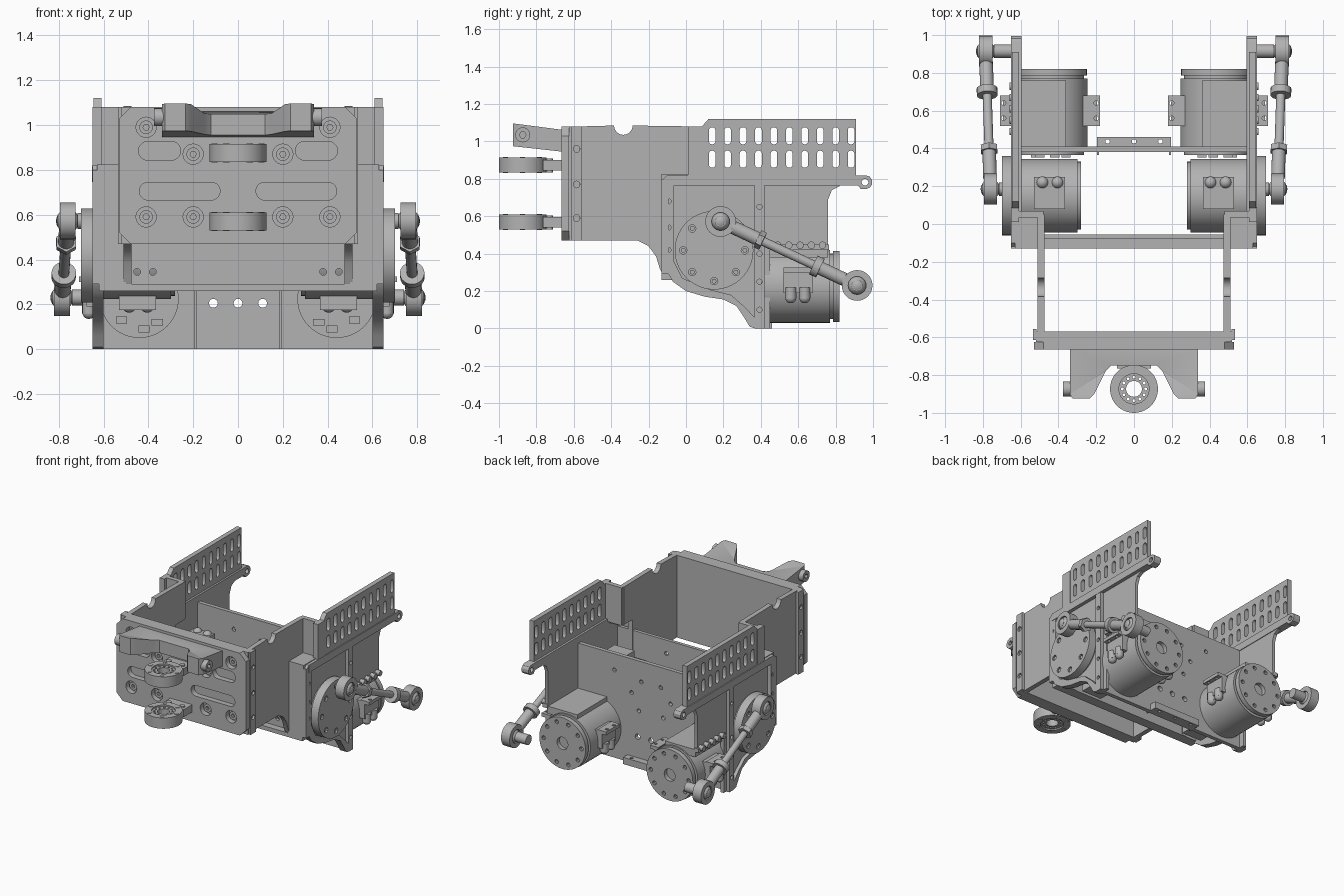
import bpy, bmesh
from math import sin, cos, pi, radians
from mathutils import Vector, Matrix

cube = bpy.data.objects.get("Cube")
if cube:
    bpy.data.objects.remove(cube)

grey = bpy.data.materials.new("machined_grey")
grey.use_nodes = True
grey.diffuse_color = (0.45, 0.45, 0.45, 1)
grey.node_tree.nodes["Principled BSDF"].inputs["Base Color"].default_value = grey.diffuse_color


def finish(name, bm, mirror=False):
    """Turn a bmesh into one object, or a left and right pair."""
    for side, prefix in ((1, "left_"), (-1, "right_")) if mirror else ((1, ""),):
        copy = bm.copy()
        for v in copy.verts:
            v.co.x *= side
        bmesh.ops.recalc_face_normals(copy, faces=copy.faces)
        mesh = bpy.data.meshes.new(prefix + name)
        copy.to_mesh(mesh)
        copy.free()
        mesh.materials.append(grey)
        mesh.shade_smooth()
        mesh.set_sharp_from_angle(angle=radians(30))
        bpy.context.collection.objects.link(bpy.data.objects.new(prefix + name, mesh))
    bm.free()


def circle(a, b, r, n=24):
    return [(a + r * cos(2 * pi * i / n), b + r * sin(2 * pi * i / n)) for i in range(n)]


def slot(a, b, half_a, half_b, n=6):
    """Stadium outline round a centre."""
    r = min(half_a, half_b)
    da, db = half_a - r, half_b - r
    pts = []
    for q, (sa, sb) in enumerate(((1, 1), (-1, 1), (-1, -1), (1, -1))):
        for i in range(n):
            t = (q + (i + 0.5) / n) * pi / 2
            pts.append((a + sa * da + r * cos(t), b + sb * db + r * sin(t)))
    return pts


def rect(a0, a1, b0, b1):
    return [(a0, b0), (a1, b0), (a1, b1), (a0, b1)]


def ring_of(a, b, spread, r, count):
    return [circle(p, q, r, 10) for p, q in circle(a, b, spread, count)]


def plate(name, axis, loops, lo, hi, mirror=False, shape=None):
    """Extrude an outline with holes along an axis; the loops are in the other two axes."""
    cu = bpy.data.curves.new(name, "CURVE")
    cu.dimensions, cu.fill_mode, cu.extrude = "2D", "BOTH", (hi - lo) / 2
    for loop in loops:
        sp = cu.splines.new("POLY")
        sp.points.add(len(loop) - 1)
        for p, (a, b) in zip(sp.points, loop):
            p.co = (a, b, 0, 1)
        sp.use_cyclic_u = True
    ob = bpy.data.objects.new(name + "_outline", cu)
    bpy.context.collection.objects.link(ob)
    dg = bpy.context.evaluated_depsgraph_get()
    mesh = bpy.data.meshes.new_from_object(ob.evaluated_get(dg))
    bm = bmesh.new()
    bm.from_mesh(mesh)
    bpy.data.objects.remove(ob)
    bpy.data.curves.remove(cu)
    bpy.data.meshes.remove(mesh)
    bmesh.ops.remove_doubles(bm, verts=bm.verts, dist=1e-5)
    for v in bm.verts:
        a, b, c = v.co.x, v.co.y, v.co.z + (lo + hi) / 2
        v.co = {"x": (c, a, b), "y": (a, c, b), "z": (a, b, c)}[axis]
        if shape:
            v.co = shape(v.co)
    finish(name, bm, mirror)


def box(name, x0, x1, y0, y1, z0, z1, mirror=False):
    plate(name, "z", [rect(x0, x1, y0, y1)], z0, z1, mirror)


def rod(name, p, q, r, n=20, mirror=True):
    p, q = Vector(p), Vector(q)
    turn = (q - p).to_track_quat("Z", "Y").to_matrix().to_4x4()
    bm = bmesh.new()
    bmesh.ops.create_cone(bm, cap_ends=True, segments=n, radius1=r, radius2=r,
                          depth=(q - p).length, matrix=Matrix.Translation((p + q) / 2) @ turn)
    finish(name, bm, mirror)


def ball(name, p, r):
    bm = bmesh.new()
    bmesh.ops.create_uvsphere(bm, u_segments=20, v_segments=12, radius=r,
                              matrix=Matrix.Translation(p))
    finish(name, bm, True)


# Front plate: solid back, pierced face with slots and screw wells
def chamfered(w, z0, z1, c):
    return [(-w + c, z0), (w - c, z0), (w, z0 + c), (w, z1 - c),
            (w - c, z1), (-w + c, z1), (-w, z1 - c), (-w, z0 + c)]


wells = [(s * x, z) for s in (1, -1) for x, z in ((.41, .99), (.2, .87), (.2, .59), (.41, .59))]
face_holes = [circle(x, z, .045) for x, z in wells]
for s in (1, -1):
    face_holes += [slot(s * .35, .885, .094, .042), slot(s * .26, .705, .18, .04)]
plate("front_face", "y", [chamfered(.53, .47, 1.08, .05)] + face_holes, -.665, -.625)
plate("front_backing", "y", [rect(-.52, .52, .47, 1.08)], -.625, -.57)
for x, z in wells:
    plate("well_screw", "y", [circle(x, z, .03), circle(x, z, .014, 6)], -.645, -.62)
plate("corner_strip", "x", [rect(-.615, -.555, .47, 1.08)]
      + [circle(-.585, z, .018, 12) for z in (.59, .77, .96)], .515, .535, True)

# Twin guide rings on the front
for z in (.53, .835):
    plate("guide_ring", "z", [circle(0, -.873, .127, 40), circle(0, -.873, .08)], z, z + .08)
    plate("guide_bearing", "z", [circle(0, -.873, .082), circle(0, -.873, .042)]
          + ring_of(0, -.873, .062, .008, 12), z + .01, z + .07)
    plate("ring_bolts", "z", [circle(x, y, .014, 10) for x, y in circle(0, -.873, .105, 6)], z - .003, z + .083)
    box("ring_foot", -.09, .09, -.765, -.66, z + .01, z + .065)
    rod("foot_screw", (.055, -.73, z), (.055, -.73, z + .075), .018)


# Arched tow handle, sloping down to the plate
def slope(co):
    t = (co.y + .93) / .27
    top = 1.097 - .035 * t - (.025 if abs(co.x) < .16 else 0)
    low = .975 - .03 * t
    return Vector((co.x, co.y, top if co.z > .5 else low))


half = [(.34, -.66), (.34, -.9), (.325, -.925), (.235, -.925), (.21, -.9), (.15, -.78), (.12, -.75)]
plate("tow_handle", "z", [half + [(-x, y) for x, y in reversed(half)]], 0, 1, shape=slope)
plate("handle_pin", "x", [circle(-.873, 1.035, .04), circle(-.873, 1.035, .018, 6)], .33, .375, True)

# Front box side walls with a curved lower edge and a half-round notch
notch = [(-.335 + .05 * cos(t * pi / 8), 1.085 - .05 * sin(t * pi / 8)) for t in range(9)]
wall = [(-.57, 1.08), (-.57, .47), (-.26, .47), (-.2, .44), (-.16, .385), (-.14, .32), (-.11, .26),
        (-.05, .26), (-.05, .8), (.05, .8), (.05, 1.08)] + notch
plate("box_wall", "x", [wall], .475, .51, True)
box("step_front", .5, .65, -.13, -.09, .29, .8, True)
box("step_shelf", .5, .63, -.13, .06, .79, .825, True)
box("step_wall", .48, .65, .035, .07, .8, 1.08, True)
plate("step_strip", "x", [rect(.01, .09, .8, 1.08)]
      + [circle(.05, z, .014, 12) for z in (.87, .95, 1.03)], .61, .65, True)

# Rear side panels: thin web with a raised rim and rib
belly = [(-.13, .42), (-.11, .32), (-.07, .25), (.0, .2), (.1, .17), (.2, .155),
         (.27, .12), (.31, .06), (.34, .01), (.37, 0)]
web = [(-.13, .8)] + belly + [(.45, 0), (.45, .42), (.76, .42), (.76, .69), (.78, .74), (.82, .76), (.82, .8)]
plate("side_web", "x", [web, circle(.15, .42, .17)], .6, .625, True)
recess = [(-.065, .765), (-.065, .36), (-.02, .27), (.1, .215), (.24, .18), (.32, .11), (.365, .06), (.365, .765)]
rim = [(-.13, .79), *belly, (.42, 0), (.42, .82), (-.1, .82)]
rim_holes = [circle(-.095, z, .015, 12) for z in (.42, .54, .68)] \
    + [circle(.393, z, .014, 12) for z in (.1, .25, .4, .65)]
plate("side_rim", "x", [rim, recess] + rim_holes, .625, .65, True)
ledge = [(-.1, .82), (-.1, .765), (.92, .765), (.935, .745)] \
    + [(.96 + .037 * cos(t), .782 + .037 * sin(t)) for t in (-1.5, -.9, -.3, .3, .9, 1.5)]
plate("side_ledge", "x", [ledge, circle(.957, .782, .018, 16)], .595, .652, True)
box("web_foot", .6, .64, .45, .765, .42, .45, True)
for i in range(5):
    y = .49 + i * .06
    rod("web_foot_screw", (.6, y, .445), (.66, y, .445), .02, 14)

# Slotted rear racks
slots = [slot(.14 + i * .0825, z, .018, .046, 4) for i in range(10) for z in (.905, 1.03)]
plate("slotted_rack", "x", [[(.085, .81), (.91, .81), (.91, 1.12), (.12, 1.12), (.085, 1.08)]] + slots,
      .61, .645, True)

# Cross walls between the sides
front_holes = [circle(s * x, z, .015, 12) for s in (1, -1) for x, z in ((.45, .345), (.38, .345), (.2, .62))]
plate("front_cross_wall", "y", [rect(-.6, .6, .28, .72)] + front_holes, -.08, -.055)
box("cross_wall_lip", -.62, .62, -.13, -.055, .26, .29)
back_holes = [circle(x, .205, .02, 12) for x in (-.11, 0, .11)]
back_holes += [circle(s * x, z, .015, 12) for s in (1, -1)
               for x, z in ((.1, .4), (.16, .52), (.08, .62), (.3, .65))]
plate("rear_cross_wall", "y", [rect(-.61, .61, 0, .77)] + back_holes, .38, .41)
for x in (.19, -.19):
    box("cross_wall_rib", x - .006, x + .006, .365, .38, 0, .5)
plate("rear_foot_bar", "z", [rect(-.195, .195, .41, .46)]
      + [circle(x, .437, .012, 10) for x in (-.14, 0, .14)], .0, .05)

# Rear motors, lying front to back
MX, MZ = .44, .225
plate("rear_motor", "y", [circle(MX, MZ, .195, 48)], .4, .77, True)
plate("rear_motor_groove", "y", [circle(MX, MZ, .175, 48)], .77, .785, True)
plate("rear_motor_cap", "y", [circle(MX, MZ, .19, 48), circle(MX, MZ, .045)]
      + ring_of(MX, MZ, .155, .015, 10), .785, .82, True)
plate("rear_motor_hub", "y", [circle(MX, MZ, .046)], .77, .79, True)
plate("motor_board", "y", [circle(MX, MZ, .175, 48)], .365, .38, True)
for x, z in ((.36, .12), (.42, .09), (.52, .13), (.5, .24)):
    box("board_chip", x - .025, x + .025, .353, .366, z - .015, z + .015, True)
box("motor_saddle", .36, .61, .41, .76, .38, .435, True)
for x, d in ((.64, 1), (.25, -1)):
    box("rear_connector", x - .035, x + .035, .52, .68, .19, .32, True)
    plate("connector_tab", "z", [rect(min(x, x + d * .07), max(x, x + d * .07), .52, .68)]
          + [circle(x + d * .05, y, .012, 10) for y in (.56, .64)], .3, .325, True)
    for y in (.56, .635):
        rod("connector_plug", (x + d * .025, y, .16), (x + d * .025, y, .22), .03, 16)
        ball("connector_tip", (x + d * .025, y, .165), .03)

# Side motors, lying crosswise, with bolted output discs
DY, DZ = .15, .418
plate("side_motor", "x", [circle(DY, DZ, .195, 48)], .3, .64, True)
plate("side_motor_cap", "x", [circle(DY, DZ, .18, 48), circle(DY, DZ, .04)]
      + ring_of(DY, DZ, .15, .014, 10), .28, .305, True)
plate("output_disc", "x", [circle(DY, DZ, .21, 56)] + ring_of(DY, DZ, .165, .02, 8), .64, .7, True)
plate("output_disc_bolts", "x", [circle(y, z, .013, 10) for y, z in circle(DY, DZ, .165, 8)], .645, .692, True)
for z in (.62, .215):
    box("side_connector", .365, .53, .08, .25, z - .04, z + .03, True)
    for x in (.405, .485):
        rod("side_plug", (x, .19, z), (x, .25, z), .032, 16)
        ball("side_plug_tip", (x, .22, z + (.02 if z > DZ else -.02)), .032)

# Push rods with ball joints at both ends
start, end = Vector((.76, .185, .572)), Vector((.785, .915, .23))
for p, inner in ((start, .69), (end, .65)):
    plate("joint_eye", "x", [circle(p.y, p.z, .082, 32), circle(p.y, p.z, .048)], p.x - .035, p.x + .035, True)
    ball("joint_ball", p, .052)
    rod("joint_pin", (inner, p.y, p.z), (p.x + .045, p.y, p.z), .028)
    rod("joint_collar", (inner, p.y, p.z), (p.x - .045, p.y, p.z), .036)
for a, b, r, n in ((.08, .29, .036, 20), (.27, .31, .05, 6), (.29, .71, .024, 16),
                   (.68, .73, .055, 20), (.71, .92, .036, 20)):
    rod("push_rod", start.lerp(end, a), start.lerp(end, b), r, n)
